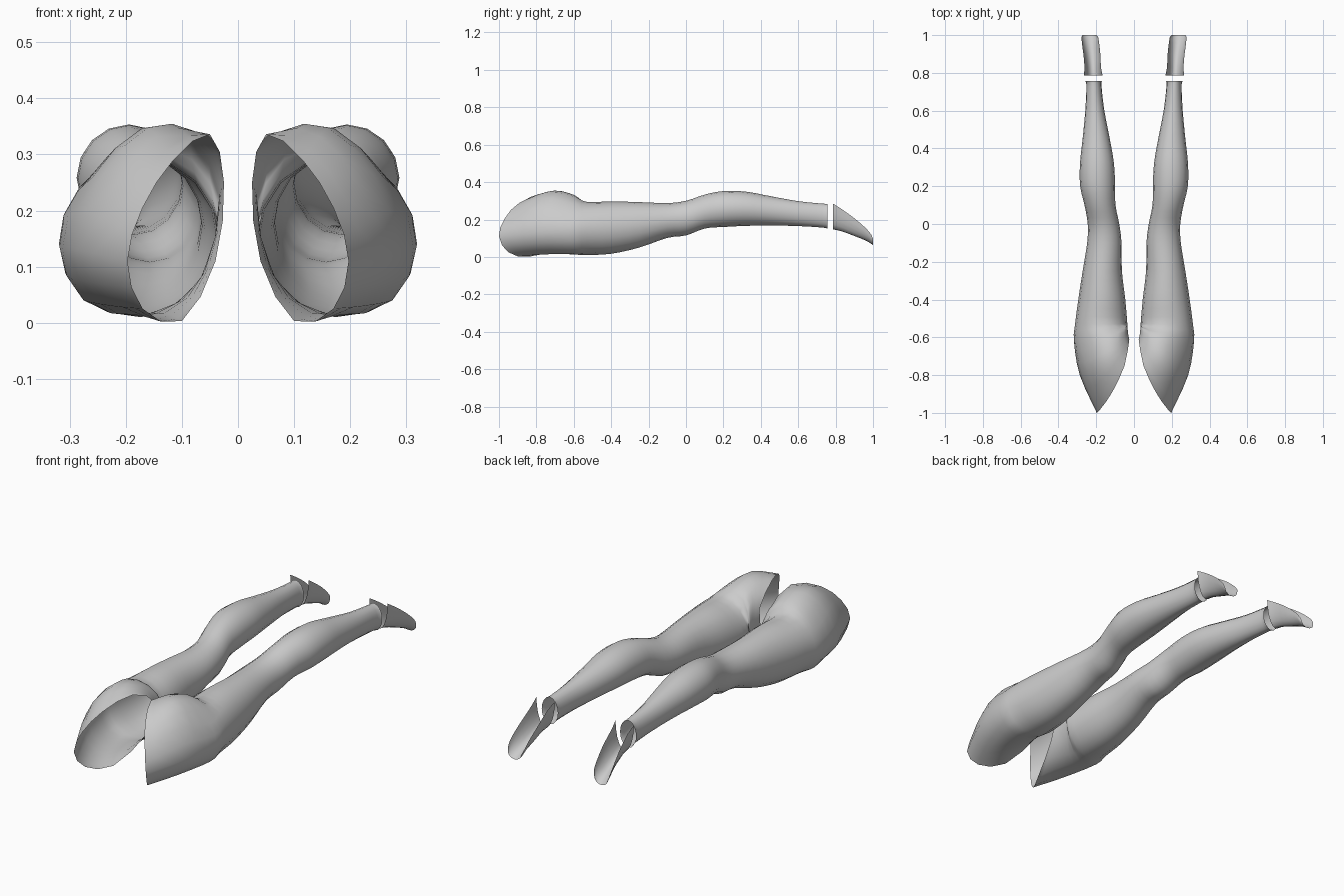
import bpy, math
from mathutils import Vector

if "Cube" in bpy.data.objects:
    bpy.data.objects.remove(bpy.data.objects["Cube"])


def catmull(pts, steps, closed=False):
    """Smooth curve through points."""
    n, out = len(pts), []
    get = (lambda i: pts[i % n]) if closed else (lambda i: pts[max(0, min(n - 1, i))])
    for i in range(n if closed else n - 1):
        a, b, c, d = get(i - 1), get(i), get(i + 1), get(i + 2)
        for k in range(steps):
            t = k / steps
            out.append(0.5 * (2 * b + (c - a) * t + (2 * a - 5 * b + 4 * c - d) * t**2
                              + (3 * b - a - 3 * c + d) * t**3))
    if not closed:
        out.append(pts[-1].copy())
    return out


def section(y, x0, x1, z0, z1, n=8, start=0.0, sweep=2 * math.pi, closed=True):
    """Elliptical cross-section at a given y."""
    cx, cz, rx, rz = (x0 + x1) / 2, (z0 + z1) / 2, (x1 - x0) / 2, (z1 - z0) / 2
    m = n if closed else n - 1
    return [Vector((cx + rx * math.cos(start + sweep * i / m), y,
                    cz + rz * math.sin(start + sweep * i / m))) for i in range(n)]


def loft(name, rings, along, closed):
    """Skin the rings into an open shell and mirror it to the other side."""
    cols = [catmull([r[j] for r in rings], along) for j in range(len(rings[0]))]
    rows, n = len(cols[0]), len(cols)
    verts = [cols[j][i] for i in range(rows) for j in range(n)]
    faces = [(i * n + j, (i + 1) * n + j, (i + 1) * n + (j + 1) % n, i * n + (j + 1) % n)
             for i in range(rows - 1) for j in range(n if closed else n - 1)]
    faces = [f[::-1] for f in faces]
    me = bpy.data.meshes.new(name)
    me.from_pydata(verts, [], faces)
    me.polygons.foreach_set("use_smooth", [True] * len(faces))
    ob = bpy.data.objects.new(name, me)
    bpy.context.collection.objects.link(ob)
    ob.modifiers.new("Mirror", "MIRROR").use_axis[0] = True
    return ob


# Hip: slanted open rim, buttock and upper thigh (outer, top, inner, bottom order)
hip = [
    [(.197, -1, .11), (.17, -.97, .205), (.115, -.89, .29), (.05, -.75, .336),
     (.025, -.61, .25), (.04, -.66, .11), (.10, -.83, .003), (.17, -.95, .025)],
    [(.287, -.8, .13), (.24, -.79, .265), (.16, -.74, .348), (.08, -.66, .338),
     (.032, -.575, .235), (.06, -.61, .09), (.13, -.73, .018), (.225, -.79, .03)],
    [(.318, -.62, .135), (.285, -.62, .235), (.185, -.605, .325), (.085, -.58, .31),
     (.034, -.54, .21), (.07, -.56, .07), (.17, -.6, .013), (.275, -.61, .04)],
]
rings = [catmull([Vector(p) for p in r], 2, True) for r in hip]

# Leg stations: y, x min, x max, z min, z max
leg = [
    (-.53, .035, .312, .01, .294), (-.40, .046, .295, .017, .297),
    (-.25, .064, .272, .05, .293), (-.10, .066, .248, .102, .288),
    (0, .078, .245, .115, .30), (.10, .098, .262, .152, .333),
    (.20, .10, .285, .16, .352), (.32, .106, .286, .166, .349),
    (.45, .128, .272, .168, .325), (.60, .157, .258, .165, .298),
    (.73, .172, .252, .157, .285), (.757, .17, .258, .15, .284),
]
rings += [section(*s, n=16) for s in leg]
loft("leg", rings, 3, True)

# Foot: scoop-shaped shell, open towards the sole and ankle
foot = [
    (.787, .166, .266, .147, .284), (.83, .175, .262, .138, .257),
    (.90, .178, .268, .112, .207), (.96, .185, .276, .088, .155),
    (.99, .19, .277, .07, .12), (1.0, .20, .273, .064, .095),
]
scoops = [section(y, x0, x1, z0, 2 * z1 - z0, 11, math.pi, math.pi, False)
          for y, x0, x1, z0, z1 in foot]
loft("foot", scoops, 2, False)
